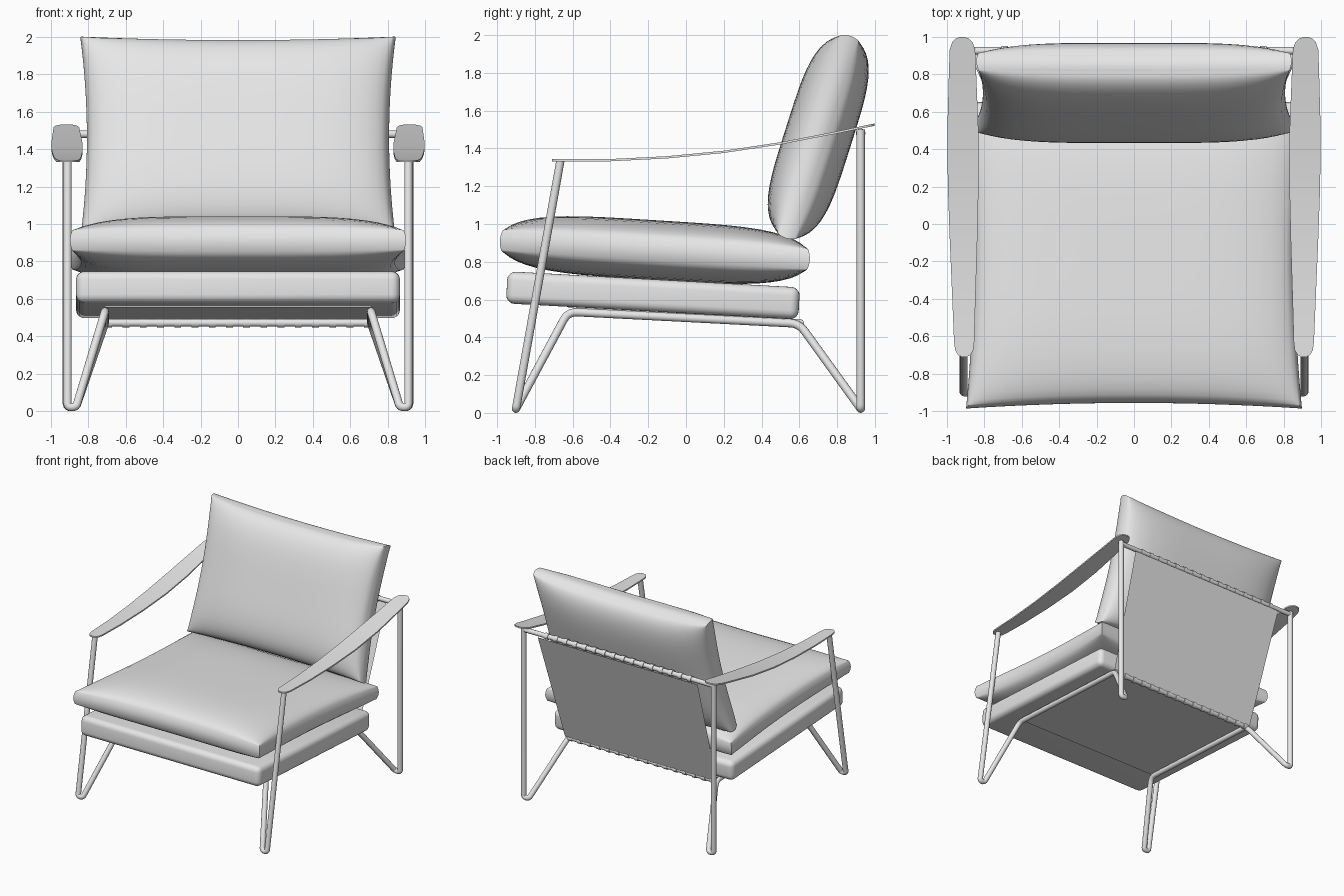
import bpy
import bmesh
import math
from mathutils import Vector, Matrix

if "Cube" in bpy.data.objects:
    bpy.data.objects.remove(bpy.data.objects["Cube"], do_unlink=True)

grey = bpy.data.materials.new("light_grey")
grey.use_nodes = True
grey.diffuse_color = (0.8, 0.8, 0.8, 1)
grey.node_tree.nodes["Principled BSDF"].inputs["Base Color"].default_value = (0.8, 0.8, 0.8, 1)


def finish(name, bm, smooth=40, mirror=False):
    """Turn a bmesh into a shaded object, optionally mirrored in x."""
    bmesh.ops.recalc_face_normals(bm, faces=bm.faces[:])
    mesh = bpy.data.meshes.new(name)
    bm.to_mesh(mesh)
    bm.free()
    mesh.materials.append(grey)
    ob = bpy.data.objects.new(name, mesh)
    bpy.context.collection.objects.link(ob)
    if mirror:
        ob.modifiers.new("mirror", "MIRROR").use_mirror_merge = False
    bpy.ops.object.select_all(action="DESELECT")
    ob.select_set(True)
    bpy.context.view_layer.objects.active = ob
    if smooth:
        bpy.ops.object.shade_smooth_by_angle(angle=math.radians(smooth))
    return ob


def fillet(points, radius, steps=5):
    """Round the inner corners of a path."""
    pts = [Vector(p) for p in points]
    out = [pts[0]]
    for a, b, c in zip(pts, pts[1:], pts[2:]):
        r = min(radius, (a - b).length * 0.45, (c - b).length * 0.45)
        p, q = b + (a - b).normalized() * r, b + (c - b).normalized() * r
        for i in range(steps + 1):
            t = i / steps
            out.append(p * (1 - t) ** 2 + b * 2 * t * (1 - t) + q * t * t)
    return out + [pts[-1]]


def add_tube(bm, path, radius, sides=14):
    """Sweep a circle along a path, carrying the frame from point to point."""
    rings, normal = [], None
    for i, p in enumerate(path):
        tangent = (path[min(i + 1, len(path) - 1)] - path[max(i - 1, 0)]).normalized()
        normal = tangent.orthogonal() if normal is None else normal - tangent * normal.dot(tangent)
        normal.normalize()
        side = tangent.cross(normal)
        angles = [2 * math.pi * k / sides for k in range(sides)]
        rings.append([bm.verts.new(p + radius * (normal * math.cos(a) + side * math.sin(a)))
                      for a in angles])
    for r0, r1 in zip(rings, rings[1:]):
        for k in range(sides):
            n = (k + 1) % sides
            bm.faces.new((r0[k], r0[n], r1[n], r1[k]))
    bm.faces.new(rings[0])
    bm.faces.new(rings[-1])


def cushion(name, half_x, half_y, centre, tilt, middle, edge, pinch_x, pinch_y):
    """Stuffed cushion: thick middle, thin border, corners drawn outward."""
    bm = bmesh.new()
    bmesh.ops.create_cube(bm, size=2)
    bmesh.ops.subdivide_edges(bm, edges=bm.edges[:], cuts=23, use_grid_fill=True)
    for v in bm.verts:
        w = v.co.z
        a, b = (math.sin(c * math.pi / 2) for c in v.co.xy)
        puff = (max(0, 1 - a ** 4) * max(0, 1 - b ** 4)) ** 0.55
        bulge = 0.012 * (1 - w * w)
        x = a * (half_x - pinch_x * (1 - b * b) + bulge)
        y = b * (half_y - pinch_y * (1 - a * a) + bulge)
        v.co = (x, y, w * (edge + (middle - edge) * puff))
    bm.transform(Matrix.Translation(centre) @ Matrix.Rotation(tilt, 4, "X"))
    return finish(name, bm, 50)


def slab(name, size, centre, tilt, bevel=0.0):
    """Tilted box with optional rounded edges."""
    bm = bmesh.new()
    bmesh.ops.create_cube(bm, size=1)
    bm.transform(Matrix.Diagonal((*size, 1)))
    if bevel:
        bmesh.ops.bevel(bm, geom=bm.edges[:], offset=bevel, segments=5,
                        profile=0.5, affect="EDGES")
    bm.transform(Matrix.Translation(centre) @ Matrix.Rotation(tilt, 4, "X"))
    return finish(name, bm, 40 if bevel else 0)


# Bent tube frame: front leg, foot, under-seat runner, foot, rear post
frame_path = [(0.91, -0.665, 1.335), (0.91, -0.9, 0.022), (0.865, -0.9, 0.022),
              (0.71, -0.625, 0.535), (0.71, 0.6, 0.472), (0.865, 0.925, 0.022),
              (0.915, 0.925, 0.022), (0.915, 0.925, 1.5)]
bm = bmesh.new()
add_tube(bm, fillet(frame_path, 0.05), 0.022)
finish("side_frame", bm, mirror=True)

# Cross bars with the sling's lacing loops
upper, lower = Vector((0, 0.925, 1.48)), Vector((0, 0.6, 0.472))
for name, pos, half, radius in (("upper_bar", upper, 0.91, 0.02),
                                ("lower_bar", lower, 0.71, 0.02)):
    bm = bmesh.new()
    reach = Vector((half, 0, 0))
    add_tube(bm, [pos - reach, pos + reach], radius)
    finish(name, bm)
    bm = bmesh.new()
    for i in range(16):
        x = Vector((-0.69 + 1.38 * i / 15, 0, 0))
        wide = Vector((0.018, 0, 0))
        add_tube(bm, [pos + x - wide, pos + x + wide], radius + 0.006, 10)
    finish(name.replace("bar", "loops"), bm)

# Back sling stretched between the bars
bm = bmesh.new()
outline = [(-0.73, 0.62, 0.48), (0.73, 0.62, 0.48), (0.77, 0.94, 1.455), (-0.77, 0.94, 1.455)]
face = bm.faces.new([bm.verts.new(p) for p in outline])
bmesh.ops.solidify(bm, geom=[face], thickness=0.008)
finish("back_sling", bm, 0)

# Seat base and the support cloth beneath it
slab("seat_base", (1.73, 1.55, 0.17), (0, -0.175, 0.622), -0.055, 0.045)
slab("seat_sling", (1.42, 1.22, 0.008), (0, -0.012, 0.526), -0.055)

# Cushions
cushion("seat_cushion", 0.885, 0.81, (0, -0.165, 0.862), -0.062, 0.158, 0.055, 0.04, 0.03)
cushion("back_cushion", 0.83, 0.55, (0, 0.7, 1.46), math.radians(72.4), 0.178, 0.05, 0.035, 0.02)

# Curved flat armrests: y, height, half width
stations = [(-0.71, 1.337, 0.015), (-0.7, 1.337, 0.032), (-0.675, 1.337, 0.048),
            (-0.63, 1.337, 0.054), (-0.4, 1.338, 0.062), (-0.1, 1.353, 0.073),
            (0.2, 1.382, 0.082), (0.5, 1.427, 0.083), (0.8, 1.485, 0.073),
            (0.93, 1.512, 0.068), (0.97, 1.52, 0.055), (0.99, 1.524, 0.036),
            (0.998, 1.526, 0.015)]
bm = bmesh.new()
rows = []
for y, z, half in stations:
    x = 0.911 + 0.006 * y
    rows.append([bm.verts.new((x + sx * half, y, z + sz * 0.006))
                 for sx, sz in ((-1, -1), (1, -1), (1, 1), (-1, 1))])
for r0, r1 in zip(rows, rows[1:]):
    for k in range(4):
        n = (k + 1) % 4
        bm.faces.new((r0[k], r0[n], r1[n], r1[k]))
bm.faces.new(rows[0])
bm.faces.new(rows[-1])
finish("armrest", bm, 35, mirror=True)
